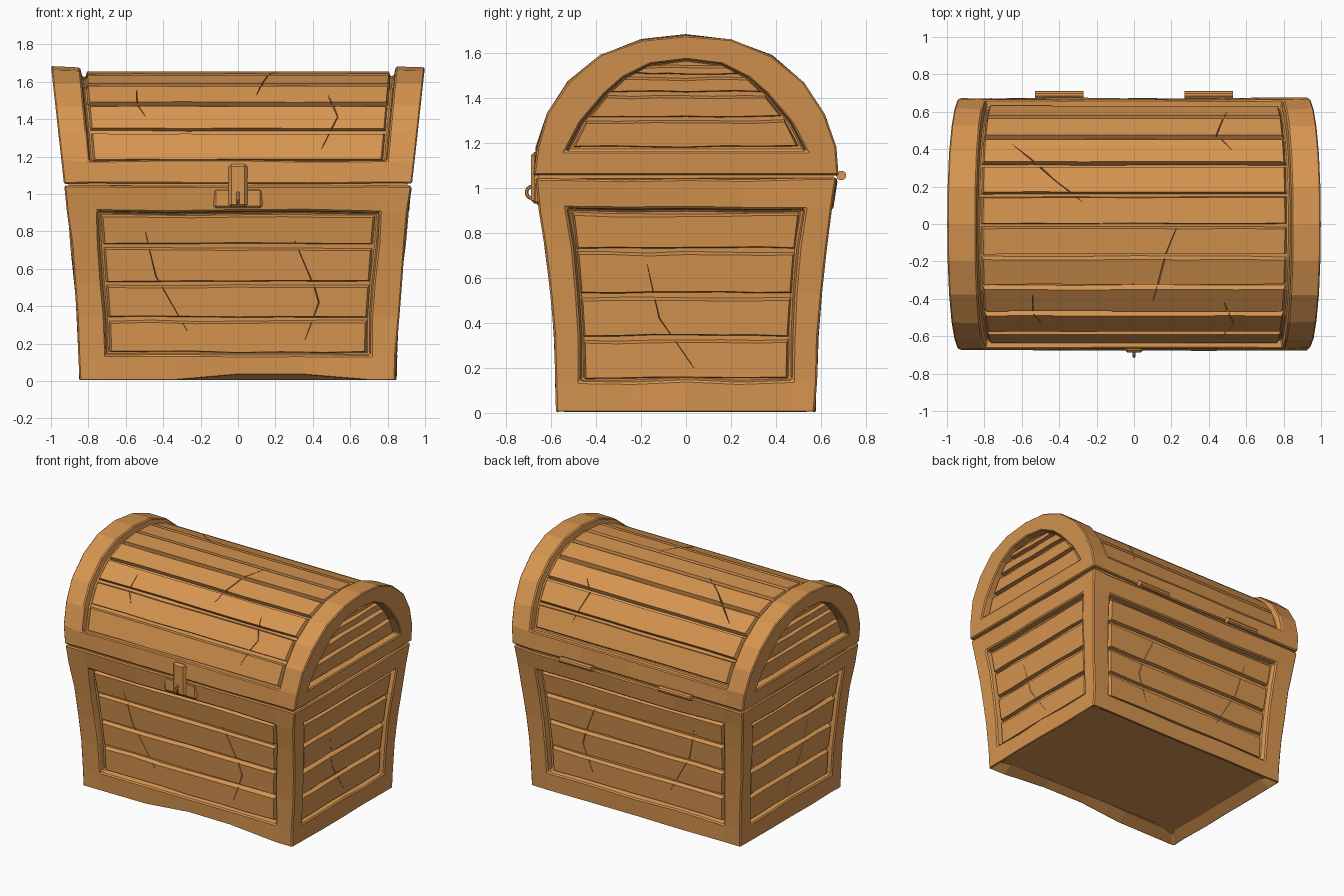
import bpy, bmesh, math, random
from mathutils import Vector

random.seed(4)
if "Cube" in bpy.data.objects:
    bpy.data.objects.remove(bpy.data.objects["Cube"], do_unlink=True)

WOOD = (0.68, 0.30, 0.08, 1.0)
wood = bpy.data.materials.new("warm_wood")
wood.use_nodes = True
wood.diffuse_color = WOOD
wood.node_tree.nodes["Principled BSDF"].inputs["Base Color"].default_value = WOOD


def jit(a):
    return random.uniform(-a, a)


def lerp(table, t):
    """Piecewise linear lookup in a list of (position, value)."""
    for (a, va), (b, vb) in zip(table, table[1:]):
        if t <= b:
            return va + (vb - va) * (t - a) / (b - a)
    return table[-1][1]


def finish(name, bm, bevel=0):
    bmesh.ops.recalc_face_normals(bm, faces=bm.faces)
    mesh = bpy.data.meshes.new(name)
    bm.to_mesh(mesh)
    bm.free()
    mesh.materials.append(wood)
    obj = bpy.data.objects.new(name, mesh)
    bpy.context.collection.objects.link(obj)
    if bevel:
        mod = obj.modifiers.new("edge_wear", "BEVEL")
        mod.width, mod.segments = bevel, 1
        mod.limit_method, mod.angle_limit = "ANGLE", math.radians(50)
    return obj


def loft(bm, rings):
    """Closed solid through equal rings of points."""
    rows = [[bm.verts.new(p) for p in r] for r in rings]
    n = len(rows[0])
    for a, b in zip(rows, rows[1:]):
        for i in range(n):
            bm.faces.new((a[i], a[(i + 1) % n], b[(i + 1) % n], b[i]))
    bm.faces.new(rows[0])
    bm.faces.new(rows[-1])


# Overall flare: half width and half depth by height
BODY_W = [(0, 0.845), (0.3, 0.855), (0.65, 0.885), (1.04, 0.925)]
BODY_D = [(0, 0.575), (0.4, 0.588), (0.7, 0.62), (1.04, 0.672)]
ARCH = [(0.675, 1.055), (0.665, 1.18), (0.615, 1.33), (0.525, 1.47),
        (0.38, 1.59), (0.2, 1.66), (0, 1.68)]
CAP = [(0.535, 1.165), (0.53, 1.175), (0.47, 1.29), (0.36, 1.42),
       (0.28, 1.49), (0.16, 1.55), (0, 1.57)]
LID_BASE = 1.05
OPEN_W, OPEN_D = 0.835, 0.81
LIP, TOP = 0.14, 0.905


def lid_w(z):
    return 0.93 + (z - LID_BASE) * 0.11


# Body shell with recessed panels and a recessed base
def body_shell():
    bm = bmesh.new()
    ua = [-1, -OPEN_W, -0.4, 0, 0.4, OPEN_W]
    va = [-1, -OPEN_D, -0.4, 0, 0.4, OPEN_D]
    around = ([(u, -1) for u in ua] + [(1, v) for v in va]
              + [(-u, 1) for u in ua] + [(-1, -v) for v in va])
    rows = []
    for z in (0, LIP, 0.34, 0.53, 0.73, TOP, 1.04):
        ring = []
        for u, v in around:
            chip = 0.03 if z == 0 and v == -1 and u in (0, 0.4) else 0
            ring.append(bm.verts.new((u * lerp(BODY_W, z) + jit(0.005),
                                      v * lerp(BODY_D, z) + jit(0.004),
                                      z + chip + (jit(0.006) if z else 0))))
        rows.append(ring)
    n, panels = len(around), []
    for k, (a, b) in enumerate(zip(rows, rows[1:])):
        for i in range(n):
            f = bm.faces.new((a[i], a[(i + 1) % n], b[(i + 1) % n], b[i]))
            if 0 < k < 5 and 0 < i % 6 < 5:
                panels.append(f)
    base = bm.faces.new(rows[0][::-1])
    bm.faces.new(rows[-1])
    bmesh.ops.recalc_face_normals(bm, faces=bm.faces)
    bmesh.ops.inset_region(bm, faces=panels, thickness=0.012, depth=-0.05)
    bmesh.ops.inset_region(bm, faces=[base], thickness=0.08, depth=-0.05)
    return finish("body_frame", bm, 0.008)


# Lid shell: arched grid with recessed barrel and recessed end caps
def lid_shell():
    bm = bmesh.new()
    profile = [(-y, z) for y, z in ARCH] + ARCH[-2::-1]
    inner = [(-y, z) for y, z in CAP] + CAP[-2::-1]
    cols = [-1, -0.845, -0.4, 0, 0.4, 0.845, 1]
    grid = [[bm.verts.new((u * lid_w(z), y + jit(0.004), z + jit(0.004)))
             for u in cols] for y, z in profile]
    barrel = []
    for k, (a, b) in enumerate(zip(grid, grid[1:])):
        for i in range(len(cols) - 1):
            f = bm.faces.new((a[i], a[i + 1], b[i + 1], b[i]))
            if 0 < k < len(grid) - 2 and 0 < i < len(cols) - 2:
                barrel.append(f)
    for s, c in ((-1, 0), (1, -1)):
        outer = [row[c] for row in grid]
        lip = [bm.verts.new((s * lid_w(z), y, z)) for y, z in inner]
        deep = [bm.verts.new((s * (lid_w(z) - 0.065), y * 0.985, z)) for y, z in inner]
        n = len(outer)
        for i in range(n):
            j = (i + 1) % n
            bm.faces.new((outer[i], outer[j], lip[j], lip[i]))
            bm.faces.new((lip[i], lip[j], deep[j], deep[i]))
        bm.faces.new(deep)
    bm.faces.new(grid[0] + grid[-1][::-1])
    bmesh.ops.recalc_face_normals(bm, faces=bm.faces)
    bmesh.ops.inset_region(bm, faces=barrel, thickness=0.012, depth=-0.05)
    return finish("lid_frame", bm, 0.008)


# Surface maps: (across, up, depth below surface) to a point
def wall(s):
    return lambda u, z, d: (u * lerp(BODY_W, z), s * (lerp(BODY_D, z) - d), z)


def side(s):
    return lambda u, z, d: (s * (lerp(BODY_W, z) - d), u * lerp(BODY_D, z), z)


def cap(s):
    half = [(z, y) for y, z in CAP]
    return lambda u, z, d: (s * (lid_w(z) - d), u * max(0.05, lerp(half, z)), z)


RADIUS = [(math.atan2(z - LID_BASE, y), math.hypot(y, z - LID_BASE)) for y, z in ARCH]


def barrel(u, t, d):
    r = lerp(RADIUS, min(t, math.pi - t)) - d
    z = LID_BASE + r * math.sin(t)
    return (u * lid_w(z), -r * math.cos(t), z)


# Rows of slightly wavy chamfered planks, optionally split by cracks
def planks(name, fmap, rows, half, top, deep, chamfer=0.022, cracks=()):
    bm = bmesh.new()
    n = 6
    for v0, v1 in rows:
        rings = []
        for i in range(n + 1):
            u = half * (2 * i / n - 1)
            uo = u * 0.975 if i in (0, n) else u
            a, b = v0 + jit(0.004), v1 + jit(0.004)
            rings.append([fmap(u, a, deep), fmap(uo, a + chamfer * 0.3, top),
                          fmap(uo, b - chamfer, top), fmap(u, b, deep)])
        loft(bm, rings)
    obj = finish(name, bm)
    if not cracks:
        return
    cm = bmesh.new()
    for path in cracks:
        rings = []
        for i, (u, v) in enumerate(path):
            w = 0.002 if i in (0, len(path) - 1) else 0.008
            rings.append([fmap(u - w, v, top - 0.02), fmap(u + w, v, top - 0.02),
                          fmap(u, v, top + 0.014)])
        loft(cm, rings)
    cutter = finish(name + "_crack_cutter", cm)
    cutter.hide_render = True
    mod = obj.modifiers.new("cracks", "BOOLEAN")
    mod.operation, mod.solver, mod.object = "DIFFERENCE", "EXACT", cutter
    bpy.context.view_layer.objects.active = obj
    bpy.ops.object.modifier_apply(modifier=mod.name)
    bpy.data.objects.remove(cutter, do_unlink=True)


body_shell()
lid_shell()
edges = [0.15, 0.34, 0.53, 0.73, 0.905]
rows = [(a, b - 0.008) for a, b in zip(edges, edges[1:])]
wall_cracks = [[(-0.55, 0.8), (-0.5, 0.56), (-0.32, 0.27)],
               [(0.34, 0.75), (0.47, 0.5), (0.5, 0.42), (0.42, 0.22)]]
side_cracks = [[(-0.28, 0.66), (-0.2, 0.42), (0.06, 0.2)]]
for s, w, e in ((-1, "front", "right"), (1, "back", "left")):
    planks(w + "_planks", wall(s), rows, 0.815, 0.022, 0.07, cracks=wall_cracks)
    planks(e + "_planks", side(s), rows, 0.785, 0.022, 0.07, cracks=side_cracks)
    planks(e + "_lid_planks", cap(s), [(1.18, 1.305), (1.315, 1.415), (1.425, 1.495),
           (1.505, 1.55)], 0.96, 0.035, 0.08, 0.016)

start, count = math.radians(11.5), 10
step = (math.pi - 2 * start) / count
lid_cracks = [[(-0.55, 0.92), (-0.55, 0.72), (-0.51, 0.6)],
              [(0.49, 0.85), (0.55, 0.6), (0.47, 0.3)],
              [(0.24, 1.58), (0.17, 1.3), (0.1, 0.85)],
              [(-0.66, 2.3), (-0.42, 1.95), (-0.28, 1.77)],
              [(0.52, 2.75), (0.45, 2.4), (0.53, 2.25)]]
planks("barrel_planks", barrel, [(start + i * step, start + (i + 1) * step - 0.012)
       for i in range(count)], 0.83, 0.026, 0.07, 0.03, lid_cracks)


# Hardware
def box(name, x, y, z, bevel=0):
    bm = bmesh.new()
    loft(bm, [[(x[0], y[0], h), (x[1], y[0], h), (x[1], y[1], h), (x[0], y[1], h)] for h in z])
    return finish(name, bm, bevel)


box("lid_seam", (-0.905, 0.905), (-0.655, 0.655), (1.0, 1.1))
box("lock_plate", (-0.13, 0.13), (-0.672, -0.62), (0.925, 1.03), 0.012)
box("hasp", (-0.05, 0.05), (-0.688, -0.64), (0.93, 1.16), 0.014)
for x, name in ((-0.4, "right_hinge"), (0.4, "left_hinge")):
    bm = bmesh.new()
    loft(bm, [[(x + dx, 0.69 + 0.022 * math.cos(a), 1.055 + 0.022 * math.sin(a))
               for a in (k * math.pi / 5 for k in range(10))] for dx in (-0.13, 0.13)])
    finish(name, bm)
bpy.ops.mesh.primitive_torus_add(major_radius=0.027, minor_radius=0.008, major_segments=14,
                                 minor_segments=6, location=(0, -0.682, 0.98),
                                 rotation=(0, math.pi / 2, 0))
staple = bpy.context.object
staple.name = "lock_staple"
staple.data.materials.append(wood)
